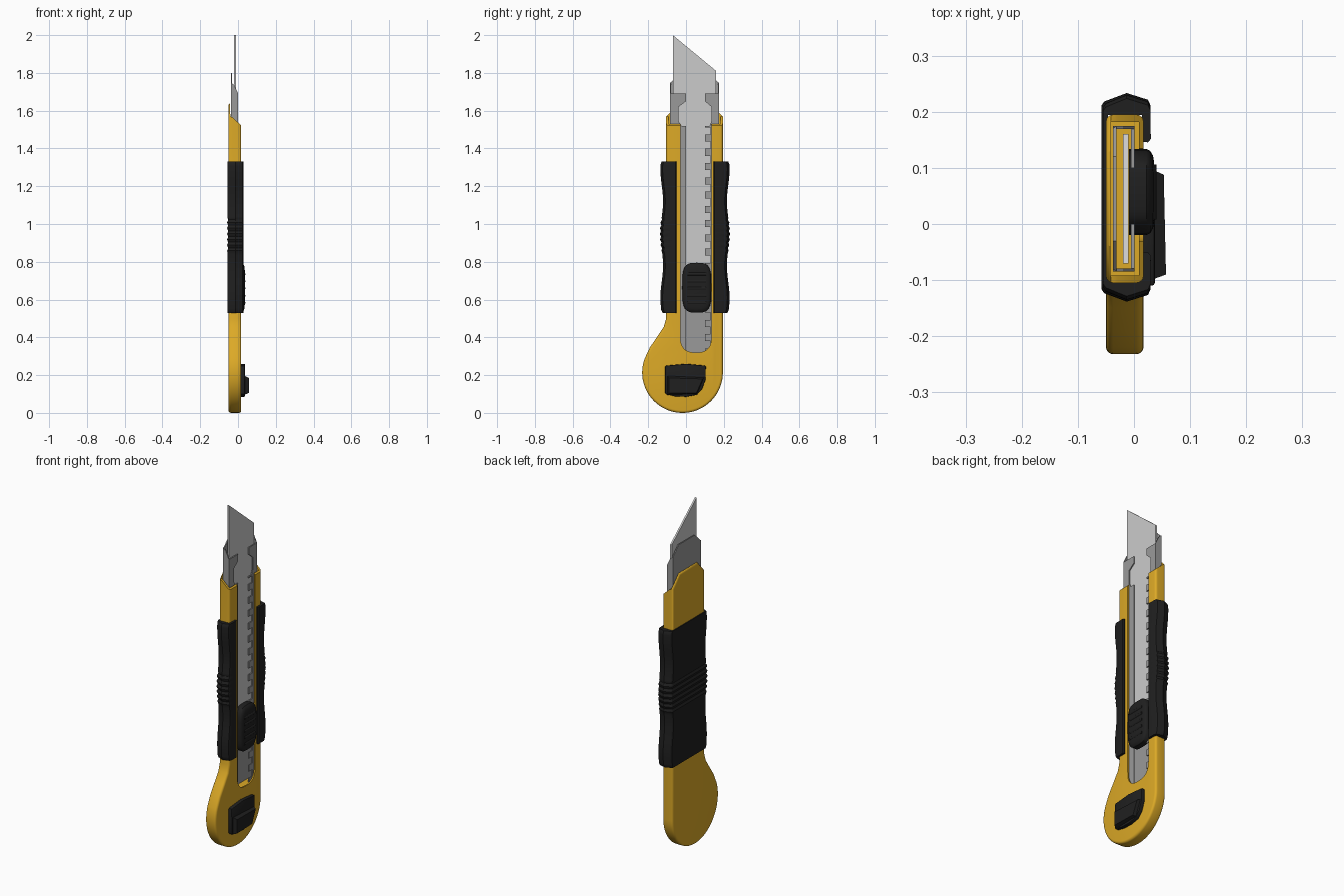
import bpy, bmesh, math

if "Cube" in bpy.data.objects:
    bpy.data.objects.remove(bpy.data.objects["Cube"])

def material(name, r, g, b):
    m = bpy.data.materials.new(name)
    m.diffuse_color = (r, g, b, 1)
    m.use_nodes = True
    m.node_tree.nodes["Principled BSDF"].inputs["Base Color"].default_value = m.diffuse_color
    return m

YELLOW = material("yellow_plastic", 0.72, 0.40, 0.02)
BLACK = material("black_rubber", 0.014, 0.014, 0.014)
STEEL = material("sheath_steel", 0.32, 0.32, 0.32)
BRIGHT = material("blade_steel", 0.55, 0.55, 0.55)

def loft(name, rings, mat=None):
    """Closed tube through equal-length rings, capped at both ends."""
    bm = bmesh.new()
    rows = [[bm.verts.new(p) for p in ring] for ring in rings]
    n = len(rows[0])
    for a, b in zip(rows, rows[1:]):
        for i in range(n):
            bm.faces.new((a[i], a[(i + 1) % n], b[(i + 1) % n], b[i]))
    bm.faces.new(rows[0])
    bm.faces.new(rows[-1])
    bmesh.ops.recalc_face_normals(bm, faces=bm.faces)
    me = bpy.data.meshes.new(name)
    bm.to_mesh(me)
    bm.free()
    ob = bpy.data.objects.new(name, me)
    bpy.context.collection.objects.link(ob)
    if mat:
        me.materials.append(mat)
    return ob

def plate(name, pts, x0, x1, mat=None):
    """Profile in (y, z), extruded along x."""
    return loft(name, [[(x, y, z) for y, z in pts] for x in (x0, x1)], mat)

def side_plate(name, pts, y0, y1, mat=None):
    """Profile in (x, z), extruded along y."""
    return loft(name, [[(x, y, z) for x, z in pts] for y in (y0, y1)], mat)

def rect(a0, a1, z0, z1):
    return [(a0, z0), (a1, z0), (a1, z1), (a0, z1)]

def select(obs):
    bpy.ops.object.select_all(action='DESELECT')
    for o in obs:
        o.select_set(True)
    bpy.context.view_layer.objects.active = obs[0]

def apply_all(ob):
    select([ob])
    for m in list(ob.modifiers):
        bpy.ops.object.modifier_apply(modifier=m.name)

def bevel(ob, width, segments=3, angle=60):
    m = ob.modifiers.new("bevel", 'BEVEL')
    m.width, m.segments = width, segments
    m.limit_method, m.angle_limit = 'ANGLE', math.radians(angle)
    apply_all(ob)

def cut(ob, cutter):
    cutter.hide_render = True
    m = ob.modifiers.new("cut", 'BOOLEAN')
    m.operation, m.object, m.solver = 'DIFFERENCE', cutter, 'EXACT'
    apply_all(ob)
    bpy.data.objects.remove(cutter)

def smooth(ob, angle=32):
    select([ob])
    bpy.ops.object.shade_smooth_by_angle(angle=math.radians(angle))

def join(name, obs):
    select(obs)
    bpy.ops.object.join()
    obs[0].name = name
    return obs[0]

# Yellow handle: straight body with a round bulb at the bottom
outline = [(0.195, 1.57), (0.13, 1.64), (-0.04, 1.64), (-0.105, 1.57),
           (-0.105, 0.50), (-0.118, 0.455), (-0.15, 0.407), (-0.192, 0.345)]
for i in range(41):
    a = math.radians(160 + 5 * i)
    outline.append((-0.0185 + 0.2135 * math.cos(a), 0.2135 + 0.2135 * math.sin(a)))
handle = plate("handle", outline, -0.05, 0.017, YELLOW)
bevel(handle, 0.013, 4)

# Hollow interior, open front slot with rounded end, sloping mouth
cut(handle, plate("cavity", rect(-0.092, 0.182, 0.315, 1.8), -0.042, 0.009))
slot = [(-0.03, 1.8)]
for i in range(21):
    a = math.pi + math.pi * i / 20
    c, s = math.cos(a), math.sin(a)
    slot.append((0.0525 + 0.0825 * math.copysign(abs(c) ** 0.75, c),
                 0.41 - 0.09 * abs(s) ** 0.75))
slot.append((0.135, 1.8))
cut(handle, plate("slot", slot, -0.005, 0.06))
cut(handle, side_plate("mouth", [(0.03, 1.51), (-0.030, 1.565), (-0.041, 1.57),
                                 (-0.041, 1.8), (0.03, 1.8)], -0.3, 0.3))
smooth(handle)

# Steel sheath: back, two sides and front lips, the right one toothed
back = plate("back", [(-0.085, 0.318), (0.175, 0.318), (0.175, 1.745), (0.12, 1.80),
                      (-0.03, 1.80), (-0.085, 1.745)], -0.037, -0.031, STEEL)
edge = [(-0.037, 0.318), (0.001, 0.318), (0.001, 1.69), (-0.02, 1.735), (-0.037, 1.75)]
sides = [side_plate("side", edge, -0.085, -0.079, STEEL),
         side_plate("side", edge, 0.169, 0.175, STEEL)]
left_lip = plate("lip", [(-0.085, 0.318), (0.0, 0.318), (0.0, 1.52), (-0.025, 1.52),
                         (-0.04, 1.545), (-0.04, 1.62), (0.0, 1.65), (0.0, 1.69),
                         (-0.085, 1.69)], -0.005, 0.001, STEEL)
teeth = [(0.175, 0.318), (0.175, 1.69), (0.10, 1.69), (0.10, 1.65), (0.135, 1.62),
         (0.135, 1.545), (0.125, 1.52), (0.10, 1.52)]
for i in range(16):
    z = 1.493 - 0.0755 * i
    teeth += [(0.10, z + 0.019), (0.131, z + 0.019), (0.131, z - 0.019), (0.10, z - 0.019)]
teeth.append((0.10, 0.318))
right_lip = plate("lip", teeth, -0.005, 0.001, STEEL)
join("metal_sheath", [back, left_lip, right_lip] + sides)

# Slanted blade
plate("blade", [(-0.07, 0.66), (0.16, 0.66), (0.16, 1.81), (-0.07, 2.0)],
      -0.02, -0.010, BRIGHT)

# Rubber grip: C-shaped section wrapped round the back, waisted and ribbed
outer = [(0.014, 0.099), (0.025, 0.098), (0.030, 0.104), (0.029, 0.155), (0.025, 0.164),
         (-0.013, 0.176), (-0.05, 0.161), (-0.055, 0.154)]
inner = [(0.014, 0.147), (-0.046, 0.147)]
rings = []
for k in range(108):
    z = 0.53 + 0.8 * k / 107
    rib = 0.003 * math.sin(2 * math.pi * (z - 0.85) / 0.03) if 0.85 < z < 1.03 else 0
    w = 0.007 * math.cos(2 * math.pi * (z - 0.95) / 0.34)
    w -= 0.005 * max(0, 1 - min(k, 107 - k) / 2)

    def grow(p):
        x, h = p
        return (x - rib if x < -0.03 else x, h + w + rib if h > 0.11 else h)
    o = [grow(p) for p in outer]
    ring = [(x, 0.0475 + h, z) for x, h in o]
    ring += [(x, 0.0475 - h, z) for x, h in reversed(o)]
    ring += [(x, 0.0475 - h, z) for x, h in inner]
    ring += [(x, 0.0475 + h, z) for x, h in reversed(inner)]
    rings.append(ring)
smooth(loft("rubber_grip", rings, BLACK), 25)

# Thumb slider with a domed face and ribs
def pill(cy, cz, a, b, n=32):
    pts = []
    for i in range(n):
        t = 2 * math.pi * i / n
        c, s = math.cos(t), math.sin(t)
        pts.append((cy + a * math.copysign(abs(c) ** 0.55, c),
                    cz + b * math.copysign(abs(s) ** 0.55, s)))
    return pts

slider = loft("slider", [[(x, y, z) for y, z in pill(0.057, 0.663, 0.077 * f, 0.132 * f)]
                         for x, f in ((-0.009, 1), (0.022, 1), (0.029, 0.95),
                                      (0.034, 0.84), (0.036, 0.68))], BLACK)
ribs = []
for i in range(5):
    z = 0.583 + 0.038 * i
    ribs.append(side_plate("rib", [(0.025, z - 0.008), (0.036, z - 0.007), (0.040, z - 0.002),
                                   (0.040, z + 0.002), (0.036, z + 0.007), (0.025, z + 0.008)],
                           0.008, 0.106, BLACK))
smooth(join("thumb_slider", [slider] + ribs), 40)

# End cap button: base plate with a raised wedge
base = plate("cap", [(-0.11, 0.100), (-0.06, 0.088), (0.0, 0.085), (0.055, 0.095), (0.085, 0.125),
                     (0.103, 0.175), (0.105, 0.25), (0.0, 0.26), (-0.11, 0.25)],
             0.012, 0.037, BLACK)
bevel(base, 0.005, 2)
wedge = loft("wedge", [[(0.03, -0.10, 0.095), (0.03, 0.06, 0.098), (0.03, 0.098, 0.19),
                        (0.03, -0.10, 0.20)],
                       [(0.057, -0.09, 0.105), (0.053, 0.055, 0.105), (0.053, 0.088, 0.18),
                        (0.057, -0.09, 0.185)]], BLACK)
smooth(join("end_cap", [base, wedge]))
